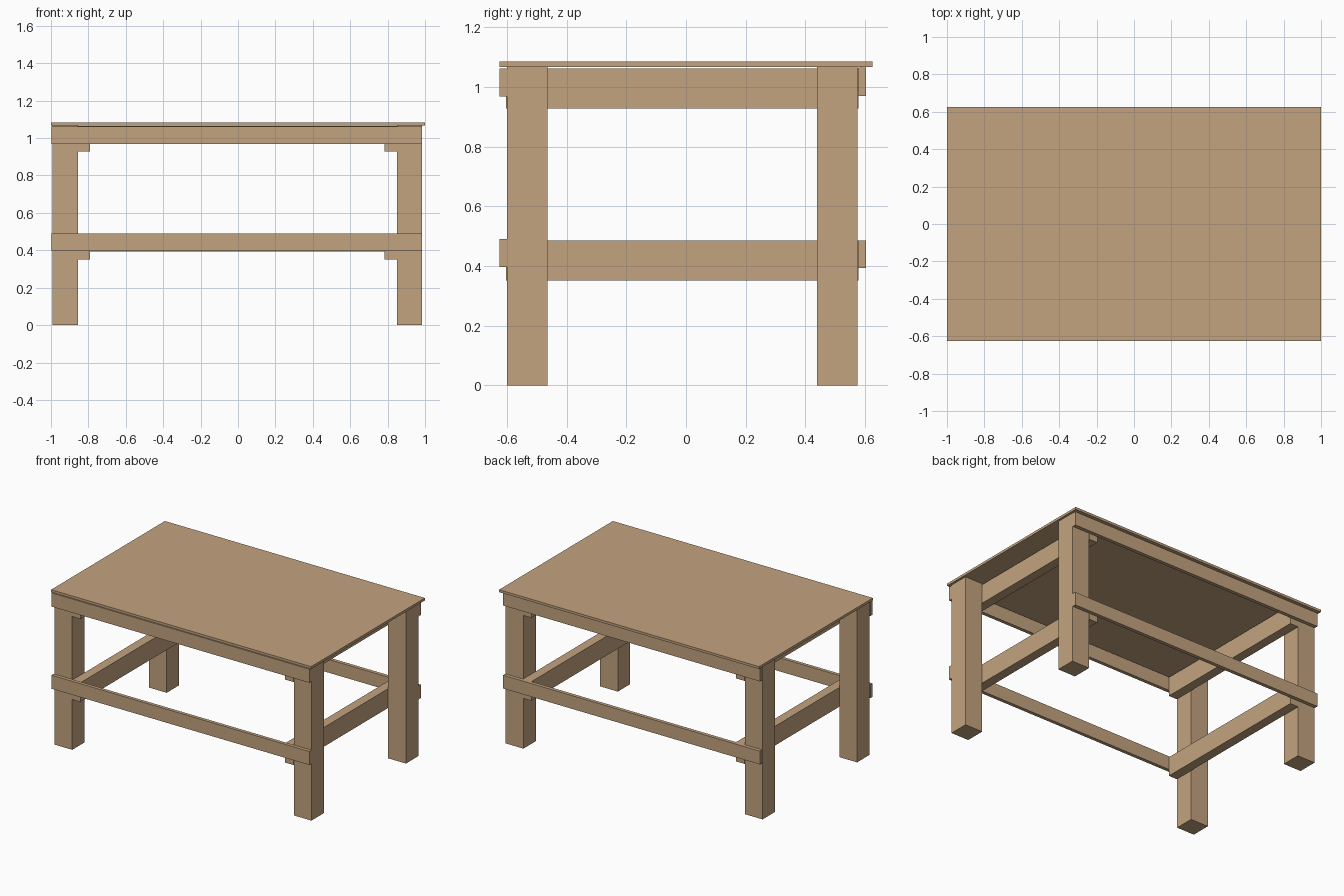
import bpy

if "Cube" in bpy.data.objects:
    bpy.data.objects.remove(bpy.data.objects["Cube"])

wood = bpy.data.materials.new("light wood")
wood.diffuse_color = (0.55, 0.37, 0.215, 1.0)
wood.use_nodes = True
wood.node_tree.nodes["Principled BSDF"].inputs["Base Color"].default_value = wood.diffuse_color


def box(name, x, y, z):
    """Axis-aligned board given as (min, max) spans."""
    bpy.ops.mesh.primitive_cube_add(size=1, location=[sum(s) / 2 for s in (x, y, z)])
    ob = bpy.context.object
    ob.name = name
    ob.scale = [s[1] - s[0] for s in (x, y, z)]
    bpy.ops.object.transform_apply(location=False, rotation=False, scale=True)
    ob.data.materials.append(wood)


# Thin table top
box("table_top", (-1, 1), (-0.625, 0.625), (1.067, 1.084))

# Four square legs
leg_x = {"left": (-0.991, -0.855), "right": (0.849, 0.985)}
leg_y = {"front": (-0.6, -0.464), "back": (0.438, 0.574)}
for side, x in leg_x.items():
    for end, y in leg_y.items():
        box(f"{end}_{side}_leg", x, y, (0, 1.067))

# Side rails, fixed to the inner faces of the legs
rail_x = {"left": (-0.855, -0.79), "right": (0.784, 0.849)}
for side, x in rail_x.items():
    for level, z in (("upper", (0.928, 1.061)), ("lower", (0.351, 0.485))):
        box(f"{level}_{side}_rail", x, (-0.603, 0.578), z)

# Long rails, fixed to the outer faces of the legs
for level, z in (("upper", (0.967, 1.062)), ("lower", (0.396, 0.490))):
    box(f"{level}_front_rail", (-0.998, 0.985), (-0.624, -0.6), z)
for level, z in (("upper", (0.970, 1.065)), ("lower", (0.393, 0.485))):
    box(f"{level}_back_rail", (-0.99, 0.985), (0.578, 0.603), z)
